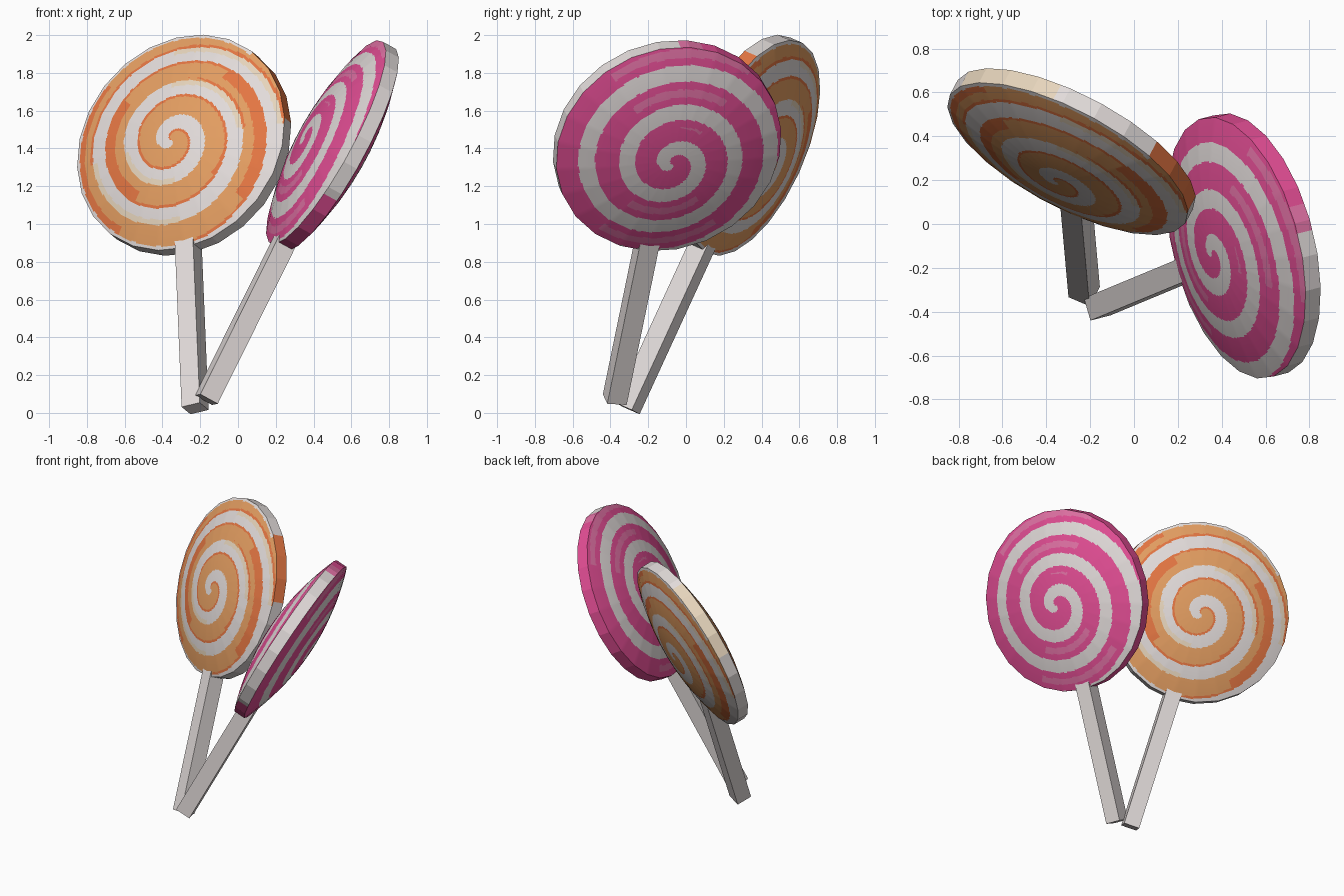
import bpy, bmesh, math
from mathutils import Vector, Matrix

if "Cube" in bpy.data.objects:
    bpy.data.objects.remove(bpy.data.objects["Cube"])

R, RIM, DOME = 0.612, 0.04, 0.115      # candy radius, half rim height, dome height
SIDES, SUB, RINGS = 24, 10, 80         # outline sides, splits per side, rings
PITCH, BAND = 0.34, 0.41               # spiral pitch / radius, white share


def material(name, rgb):
    m = bpy.data.materials.new(name)
    m.diffuse_color = (*rgb, 1)
    m.use_nodes = True
    m.node_tree.nodes["Principled BSDF"].inputs["Base Color"].default_value = m.diffuse_color
    return m


WHITE = material("sugar white", (0.76, 0.71, 0.70))
CREAM = material("cream", (0.79, 0.66, 0.50))
ORANGE = material("orange", (0.77, 0.34, 0.12))
DEEP = material("deep orange", (0.77, 0.18, 0.055))
PINK = material("pink", (0.77, 0.076, 0.30))
LIGHT = material("light pink", (0.76, 0.17, 0.38))


def frame(centre, foot, normal):
    """Local axes: x across, y up along the stick, z out of the front face."""
    n = normal.normalized()
    v = centre - foot
    v = (v - n * v.dot(n)).normalized()
    m = Matrix((v.cross(n), v, n)).transposed().to_4x4()
    m.translation = centre
    return m


def link(bm, name, mats, matrix):
    bmesh.ops.recalc_face_normals(bm, faces=bm.faces)
    me = bpy.data.meshes.new(name)
    bm.to_mesh(me)
    bm.free()
    for m in mats:
        me.materials.append(m)
    ob = bpy.data.objects.new(name, me)
    ob.matrix_world = matrix
    bpy.context.collection.objects.link(ob)
    return ob


def spiral(x, y):
    """Radius, angle and place across the clockwise spiral band (0 to 1)."""
    y += 0.03
    r, a = math.hypot(x, y) / R, math.atan2(y, x)
    return r, a, ((r - 1) / PITCH + (a + math.pi / 2) / math.tau + BAND / 2) % 1.0


# face colours: 0 white, 1 main colour, 2 streak, 3 pale tint
def orange_face(x, y):
    r, a, t = spiral(x, y)
    if math.hypot(x, y) > 0.965 * R and not 0 < a < 0.8:
        return 0
    if t < BAND:
        return 3 if r > 0.3 and t > 0.27 and math.sin(2 * a) > 0 else 0
    if t > 0.93 or (r > 0.5 and t > 0.68 and math.cos(2 * a) > -0.1):
        return 2
    return 2 if r > 0.6 and t < 0.49 and math.sin(a) > 0 else 1


def pink_face(x, y):
    r, a, t = spiral(x, y)
    if t < BAND:
        return 0
    return 2 if r > 0.35 and 0.6 < t < 0.8 and math.cos(2 * a + 3) > 0.25 else 1


def orange_rim(deg):
    return 2 if 0 < deg < 45 else 3 if 95 < deg < 150 else 0


def pink_rim(deg):
    return 0 if -35 < deg < 85 else 2 if 85 < deg < 98 else 1


def candy(name, mats, matrix, face_rule, rim_rule):
    bm = bmesh.new()
    count = SIDES * SUB
    step = math.tau / SIDES
    outer = []
    for side in (1, -1):
        prev = [bm.verts.new((0, 0, side * (RIM + DOME)))] * count
        for k in range(1, RINGS + 1):
            f = k / RINGS
            ring = []
            for j in range(count):
                a = j * math.tau / count
                chord = math.cos(step / 2) / math.cos(a % step - step / 2)
                rad = R * f * chord
                ring.append(bm.verts.new((rad * math.cos(a), rad * math.sin(a),
                                          side * (RIM + DOME * (1 - f * f)))))
            for j in range(count):
                i = (j + 1) % count
                vs = [prev[j], ring[j], ring[i]] + ([prev[i]] if k > 1 else [])
                face = bm.faces.new(vs)
                c = face.calc_center_median()
                face.material_index = face_rule(side * c.x, c.y)
                face.smooth = True
            prev = ring
        outer.append(prev)
    # rim between both domes
    for j in range(count):
        i = (j + 1) % count
        face = bm.faces.new((outer[0][j], outer[0][i], outer[1][i], outer[1][j]))
        c = face.calc_center_median()
        face.material_index = rim_rule(math.degrees(math.atan2(c.y, c.x)))
    link(bm, name, mats, matrix)


def stick(name, foot, matrix, width=0.107):
    # square stick running along the candy's plane from foot to rim
    end = matrix.inverted() @ foot
    top = -0.50
    bm = bmesh.new()
    bmesh.ops.create_cube(bm, size=1)
    bmesh.ops.scale(bm, vec=(width, top - end.y, width), verts=bm.verts)
    bmesh.ops.translate(bm, vec=(0, (top + end.y) / 2, 0), verts=bm.verts)
    link(bm, name, [WHITE], matrix)


def lollipop(label, mats, centre, foot, normal, face_rule, rim_rule):
    centre, foot = Vector(centre), Vector(foot)
    m = frame(centre, foot, Vector(normal))
    candy(label + "_candy", mats, m, face_rule, rim_rule)
    stick(label + "_stick", foot, m)


lollipop("orange", [WHITE, ORANGE, DEEP, CREAM],
         (-0.285, 0.33, 1.417), (-0.235, -0.325, 0.03), (-0.44, -0.823, 0.36),
         orange_face, orange_rim)
lollipop("pink", [WHITE, PINK, LIGHT],
         (0.50, -0.10, 1.415), (-0.14, -0.37, 0.055), (-0.855, -0.22, 0.47),
         pink_face, pink_rim)
